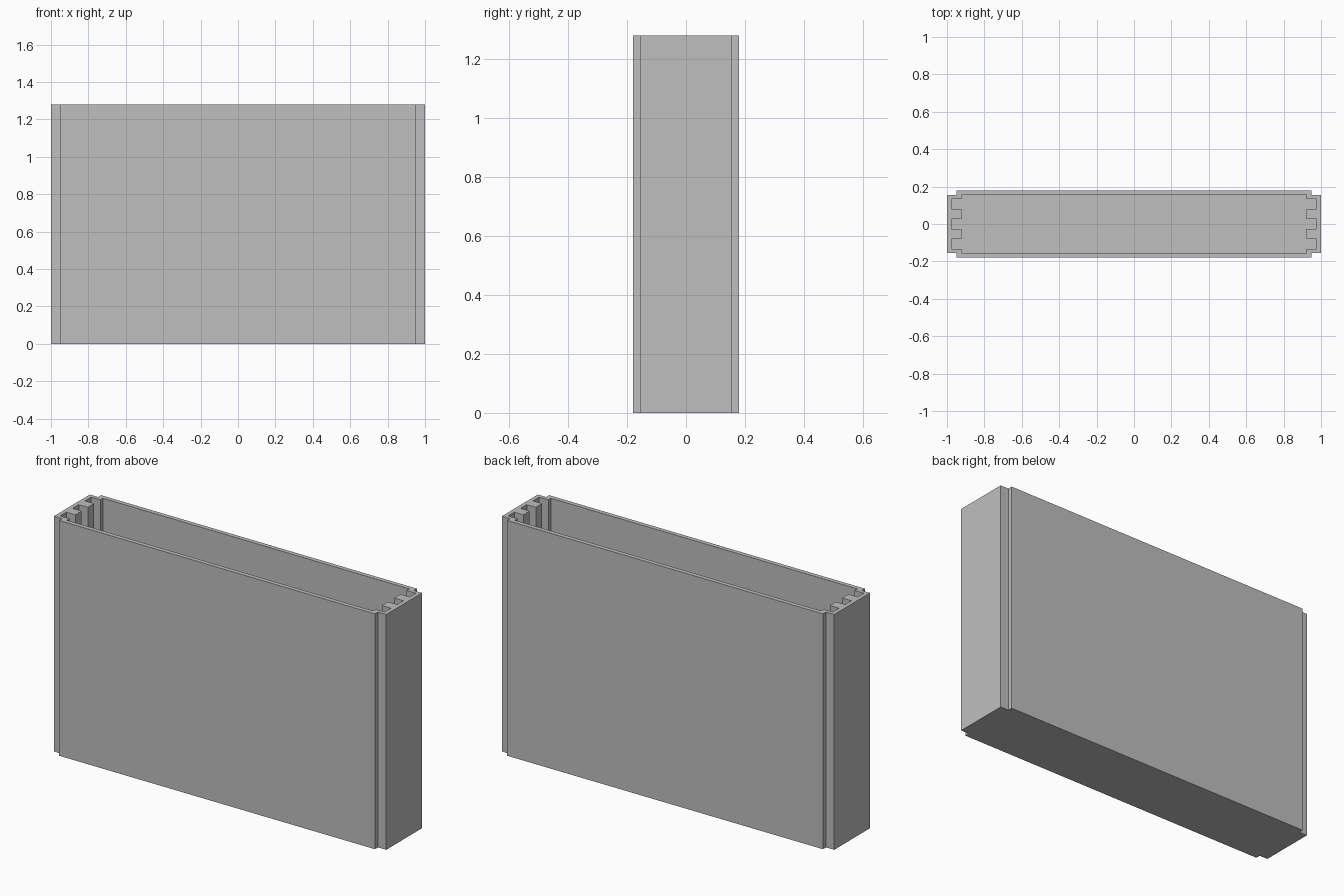
import bpy
import bmesh

cube = bpy.data.objects.get("Cube")
if cube:
    bpy.data.objects.remove(cube, do_unlink=True)

HEIGHT = 1.28
FLOOR = 0.027
UNIT = 0.0267       # half the width of one groove

# Plain grey used for the whole box
grey = bpy.data.materials.new("plain_grey")
grey.use_nodes = True
colour = (0.52, 0.52, 0.52, 1)
grey.diffuse_color = colour
grey.node_tree.nodes["Principled BSDF"].inputs["Base Color"].default_value = colour


def mirrored(right_side):
    """Close a right-hand outline (bottom to top) with its 180 degree copy."""
    return right_side + [(-x, -y) for x, y in right_side]


# Outer outline with a step cut from each corner
outer = mirrored([(0.95, -0.18), (0.95, -0.154), (1, -0.154),
                  (1, 0.154), (0.95, 0.154), (0.95, 0.18)])

# Inner outline with three vertical grooves in each end
side = [(0.922, -0.156)]
for centre in (-4 * UNIT, 0, 4 * UNIT):
    low, high = centre - UNIT, centre + UNIT
    side += [(0.922, low), (0.977, low), (0.977, high), (0.922, high)]
side.append((0.922, 0.156))
inner = mirrored(side)

bm = bmesh.new()


def ring(outline, z):
    return [bm.verts.new((x, y, z)) for x, y in outline]


def wall(low, high):
    """Join two rings and return the edges of the upper one."""
    n = len(low)
    for i in range(n):
        j = (i + 1) % n
        bm.faces.new((low[i], low[j], high[j], high[i]))
    return [bm.edges.get((high[i], high[(i + 1) % n])) for i in range(n)]


# Base, outer walls, floor, inner walls and rim
base, top = ring(outer, 0), ring(outer, HEIGHT)
floor, mouth = ring(inner, FLOOR), ring(inner, HEIGHT)
rim_edges = wall(base, top) + wall(floor, mouth)
bm.faces.new(base)
bm.faces.new(floor)
bmesh.ops.triangle_fill(bm, use_beauty=True, edges=rim_edges, normal=(0, 0, 1))
bmesh.ops.recalc_face_normals(bm, faces=bm.faces)

mesh = bpy.data.meshes.new("grooved_box")
bm.to_mesh(mesh)
bm.free()
mesh.materials.append(grey)
box = bpy.data.objects.new("grooved_box", mesh)
bpy.context.collection.objects.link(box)
